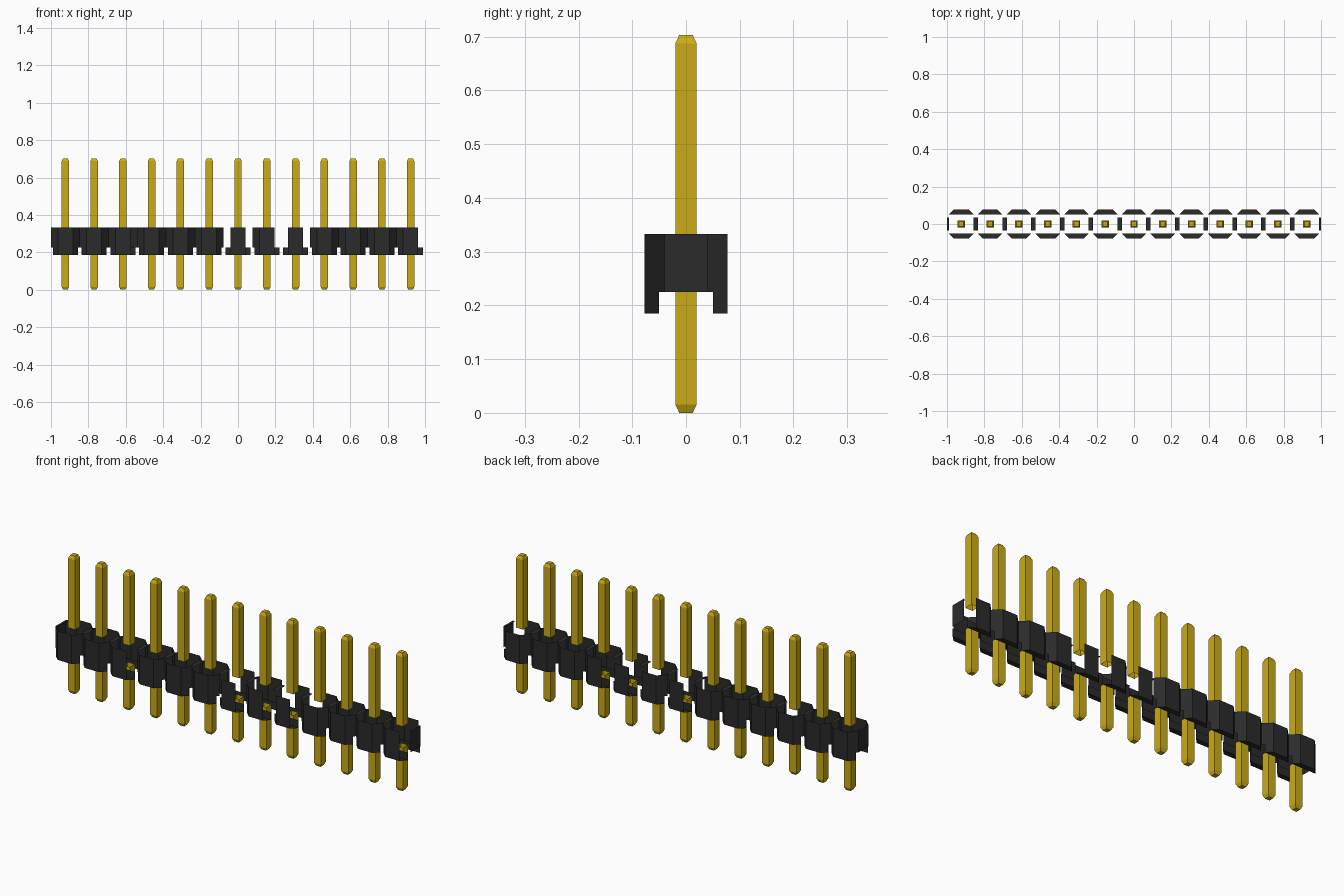
import bpy
import bmesh

cube = bpy.data.objects.get("Cube")
if cube:
    bpy.data.objects.remove(cube, do_unlink=True)


def make_material(name, rgb, metallic=0.0):
    mat = bpy.data.materials.new(name)
    mat.use_nodes = True
    mat.diffuse_color = (*rgb, 1)
    mat.node_tree.nodes["Principled BSDF"].inputs["Base Color"].default_value = (*rgb, 1)
    return mat


black = make_material("black plastic", (0.024, 0.024, 0.024))
gold = make_material("gold metal", (0.6, 0.41, 0.008))

COUNT = 13
PITCH = 2 / COUNT
HALF = PITCH / 2          # half size of one housing block
FLAT = 0.04               # half width of its uncut sides
BASE, FLOOR, TOP = 0.185, 0.225, 0.333
INNER = 0.05              # inner side of the feet
FOOT = HALF + FLAT - INNER
PIN, TIP, TAPER, HEIGHT = 0.02, 0.0125, 0.016, 0.703

# Blocks whose corner face is left open, by corner (x sign, y sign)
OPEN = {(1, -1): {2, 6, 7, 8, 12}, (-1, -1): {6, 8},
        (1, 1): {6, 7, 8, 12}, (-1, 1): {6, 8, 9}}


def finish(bm, name, mat):
    bmesh.ops.remove_doubles(bm, verts=bm.verts, dist=0.0001)
    mesh = bpy.data.meshes.new(name)
    bm.to_mesh(mesh)
    bm.free()
    mesh.materials.append(mat)
    obj = bpy.data.objects.new(name, mesh)
    bpy.context.collection.objects.link(obj)
    return obj


def face(bm, points, flip=False):
    verts = [bm.verts.new(p) for p in points]
    bm.faces.new(verts[::-1] if flip else verts)


def wall(bm, a, b, low, high, flip=False):
    """Upright quad between two plan points."""
    face(bm, [(*a, low), (*b, low), (*b, high), (*a, high)], flip)


# Housing: a row of open-topped blocks with cut corners and two feet each
bm = bmesh.new()
for i in range(COUNT):
    cx = (i - (COUNT - 1) / 2) * PITCH
    for sy in (-1, 1):
        back = sy > 0
        # outer side, foot underside and inner foot wall
        wall(bm, (cx - FLAT, sy * HALF), (cx + FLAT, sy * HALF), BASE, TOP, back)
        wall(bm, (cx - FOOT, sy * INNER), (cx + FOOT, sy * INNER), BASE, FLOOR, not back)
        face(bm, [(cx - FLAT, sy * HALF, BASE), (cx + FLAT, sy * HALF, BASE),
                  (cx + FOOT, sy * INNER, BASE), (cx - FOOT, sy * INNER, BASE)], not back)
        # cut corners, narrower at the feet
        for sx in (-1, 1):
            if i in OPEN[sx, sy]:
                continue
            outer = (cx + sx * FLAT, sy * HALF)
            middle = (cx + sx * FOOT, sy * INNER)
            neck = (cx + sx * HALF, sy * FLAT)
            flip = sx * sy > 0
            wall(bm, outer, middle, BASE, FLOOR, flip)
            wall(bm, outer, middle, FLOOR, TOP, flip)
            wall(bm, middle, neck, FLOOR, TOP, flip)

# Bridging strips on top between blocks
for i in range(COUNT + 1):
    x = i * PITCH - 1
    x0, x1 = max(x - 0.012, -1), min(x + 0.012, 1)
    face(bm, [(x0, -0.034, TOP), (x1, -0.034, TOP), (x1, 0.034, TOP), (x0, 0.034, TOP)])

# End walls
for sx in (-1, 1):
    wall(bm, (sx, -FLAT), (sx, FLAT), FLOOR, TOP, sx < 0)
finish(bm, "housing", black)


def add_pin_half(name, cx, root, shoulder, tip):
    """Square pin, open at the root and tapered to a flat tip."""
    bm = bmesh.new()
    rings = []
    for z, r in ((root, PIN), (shoulder, PIN), (tip, TIP)):
        rings.append([bm.verts.new((cx + sx * r, sy * r, z))
                      for sx, sy in ((-1, -1), (1, -1), (1, 1), (-1, 1))])
    up = tip > root
    for low, high in zip(rings, rings[1:]):
        for k in range(4):
            n = (k + 1) % 4
            quad = [low[k], low[n], high[n], high[k]]
            bm.faces.new(quad if up else quad[::-1])
    bm.faces.new(rings[-1] if up else rings[-1][::-1])
    finish(bm, name, gold)


# Pins: upper and lower half in every block
for i in range(COUNT):
    cx = (i - (COUNT - 1) / 2) * PITCH
    add_pin_half(f"upper_pin_{i + 1}", cx, TOP, HEIGHT - TAPER, HEIGHT)
    add_pin_half(f"lower_pin_{i + 1}", cx, FLOOR, TAPER, 0)
